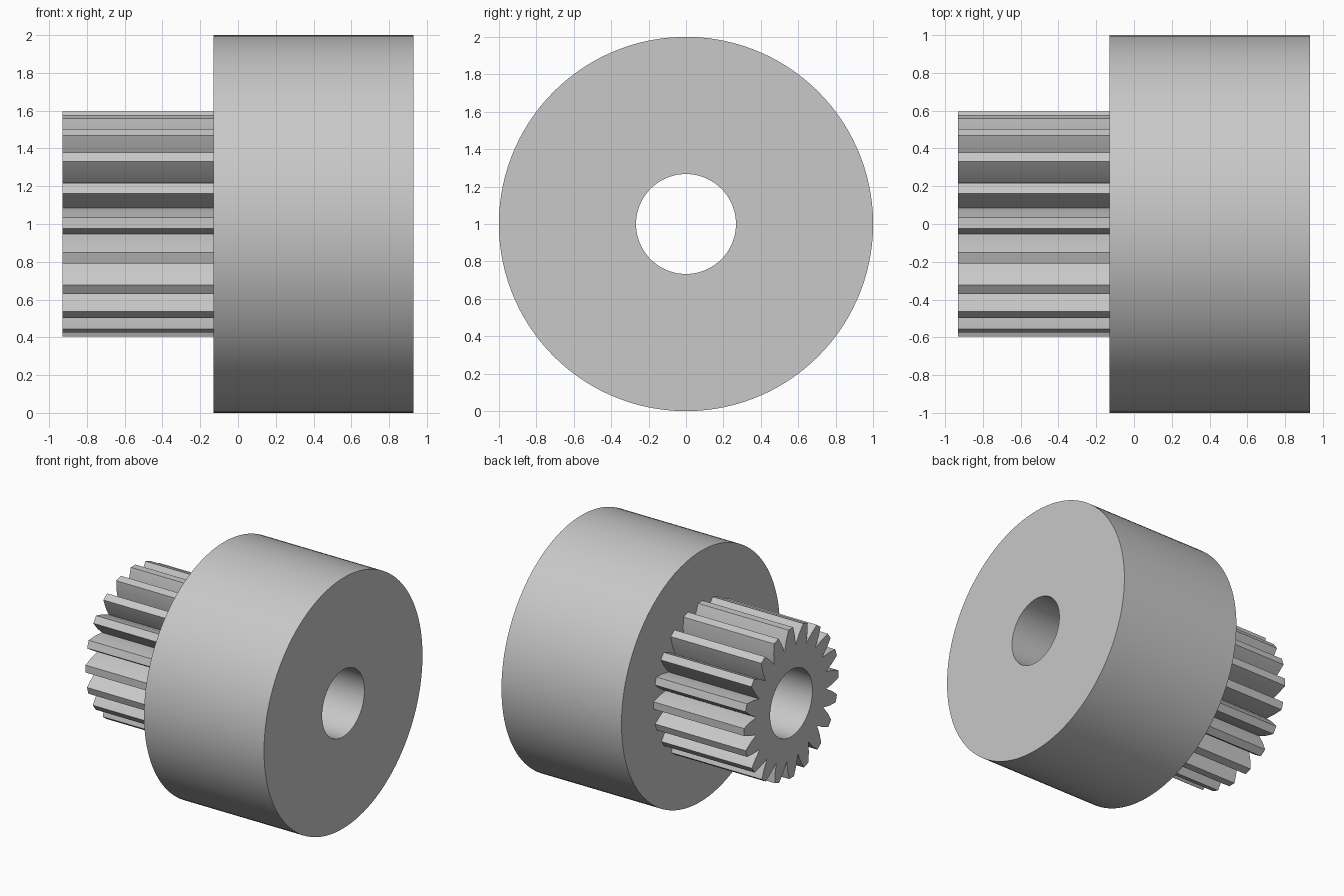
import bpy
import bmesh
import math

cube = bpy.data.objects.get("Cube")
if cube:
    bpy.data.objects.remove(cube)

AXIS_Z = 1.0
BORE = 0.267
TEETH = 20
STEP = 360 / TEETH

grey = bpy.data.materials.new("plain_grey")
grey.use_nodes = True
colour = (0.58, 0.58, 0.58, 1)
grey.diffuse_color = colour
grey.node_tree.nodes["Principled BSDF"].inputs["Base Color"].default_value = colour


def bored_prism(name, profile, x_left, x_right, right_cap=True):
    """Extrude a polar profile (radius, degrees) along x, with a round bore."""
    bm = bmesh.new()
    n = len(profile)

    def ring(x, points):
        return [bm.verts.new((x, -r * math.cos(math.radians(a)),
                              AXIS_Z + r * math.sin(math.radians(a))))
                for r, a in points]

    bore = [(BORE, i * 360 / n) for i in range(n)]
    loops = [ring(x_right, bore), ring(x_left, bore),
             ring(x_left, profile), ring(x_right, profile)]
    pairs = [(0, 1), (1, 2), (2, 3)] + ([(3, 0)] if right_cap else [])
    for a, b in pairs:
        for i in range(n):
            j = (i + 1) % n
            bm.faces.new((loops[a][i], loops[a][j], loops[b][j], loops[b][i]))
    bmesh.ops.recalc_face_normals(bm, faces=bm.faces)
    mesh = bpy.data.meshes.new(name)
    bm.to_mesh(mesh)
    bm.free()
    mesh.materials.append(grey)
    obj = bpy.data.objects.new(name, mesh)
    bpy.context.collection.objects.link(obj)
    bpy.ops.object.select_all(action='DESELECT')
    obj.select_set(True)
    bpy.context.view_layer.objects.active = obj
    bpy.ops.object.shade_smooth_by_angle(angle=math.radians(25))
    return obj


# Wide hub drum
segments = 120
drum = [(1.0, i * 360 / segments) for i in range(segments)]
bored_prism("hub_drum", drum, -0.13, 0.93)

# Pinion: one slightly skewed tooth, repeated around the axis
tooth = [(0.445, -7), (0.525, -4.9), (0.597, -2.4), (0.597, 3.3), (0.525, 7)]
pinion = [(r, a + k * STEP) for k in range(TEETH) for r, a in tooth]
bored_prism("pinion_gear", pinion, -0.93, -0.13, right_cap=False)
